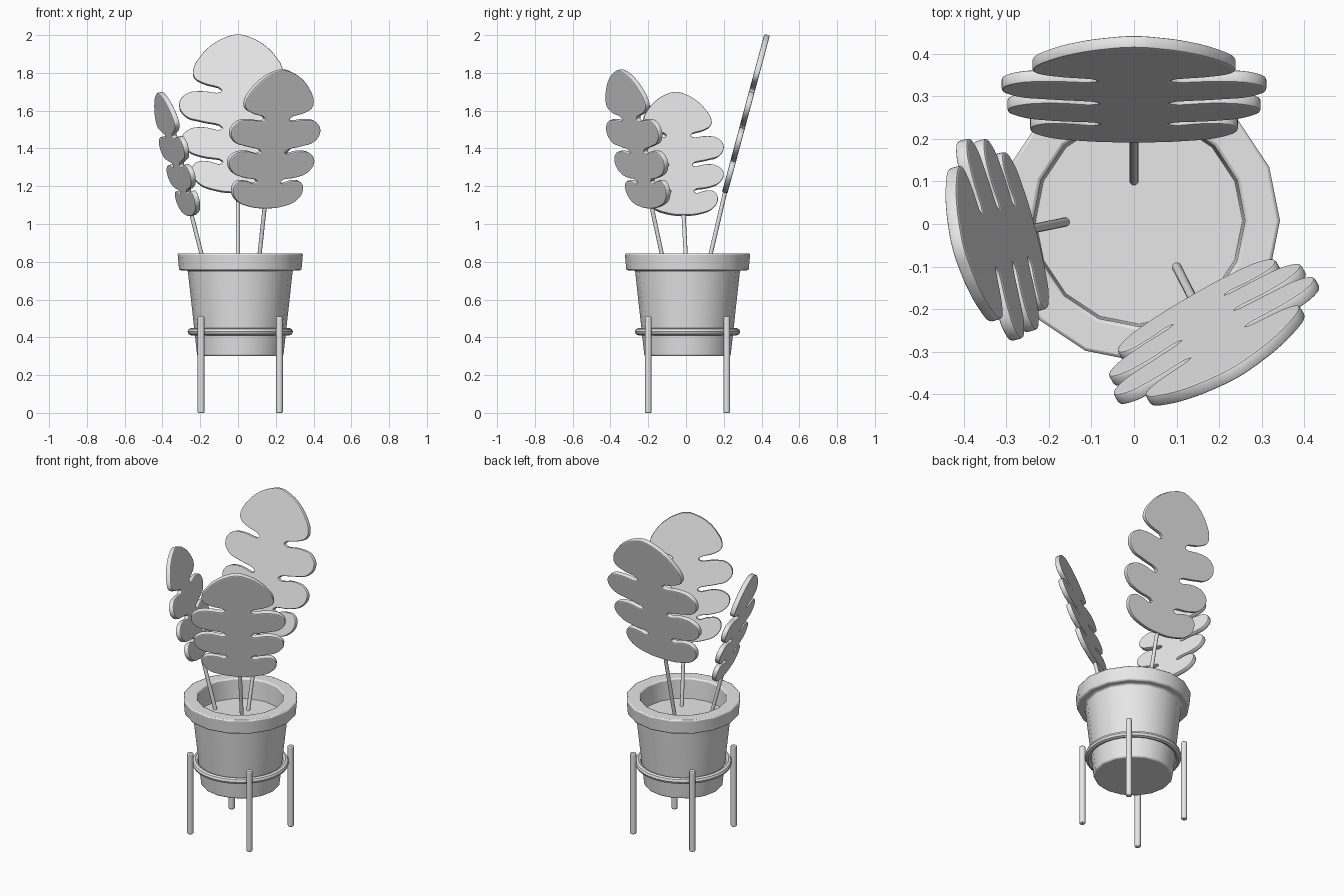
import bpy, bmesh
from math import radians, cos, sin, pi
from mathutils import Vector

cube = bpy.data.objects.get("Cube")
if cube:
    bpy.data.objects.remove(cube)

grey = bpy.data.materials.new("light_grey")
grey.use_nodes = True
grey.diffuse_color = (0.8, 0.8, 0.8, 1)
grey.node_tree.nodes["Principled BSDF"].inputs["Base Color"].default_value = (0.8, 0.8, 0.8, 1)

CENTRE = Vector((0.012, 0.008, 0))
SIDES = 16


def finish(obj, bevel=0.0):
    """Give the part its colour, soft edges and shading."""
    obj.data.materials.clear()
    obj.data.materials.append(grey)
    if bevel:
        mod = obj.modifiers.new("soft_edges", "BEVEL")
        mod.width = bevel
        mod.segments = 2
        mod.limit_method = "ANGLE"
        mod.angle_limit = radians(40)
    bpy.ops.object.select_all(action="DESELECT")
    obj.select_set(True)
    bpy.context.view_layer.objects.active = obj
    bpy.ops.object.shade_smooth_by_angle(angle=radians(35))


def lathe(name, profile, bevel=0.0):
    """Spin an (r, z) profile around the pot axis."""
    bm = bmesh.new()
    verts = [bm.verts.new((r, 0, z)) for r, z in profile]
    edges = [bm.edges.new(pair) for pair in zip(verts, verts[1:])]
    bmesh.ops.spin(bm, geom=verts + edges, cent=(0, 0, 0), axis=(0, 0, 1),
                   angle=2 * pi, steps=SIDES)
    bmesh.ops.remove_doubles(bm, verts=bm.verts, dist=0.0005)
    bmesh.ops.recalc_face_normals(bm, faces=bm.faces)
    mesh = bpy.data.meshes.new(name)
    bm.to_mesh(mesh)
    bm.free()
    obj = bpy.data.objects.new(name, mesh)
    obj.location = CENTRE
    bpy.context.collection.objects.link(obj)
    finish(obj, bevel)


def rod(name, start, end, radius, bevel=0.0):
    """Round bar between two points."""
    start, end = Vector(start), Vector(end)
    axis = end - start
    bpy.ops.mesh.primitive_cylinder_add(vertices=12, radius=radius, depth=axis.length,
                                        location=(start + end) / 2)
    obj = bpy.context.object
    obj.name = name
    obj.rotation_euler = axis.to_track_quat("Z", "Y").to_euler()
    finish(obj, bevel)


# Right half of the leaf outline, from tip to stalk, as (half width, height)
HALF_LEAF = [
    (0.065, 0.85), (0.13, 0.815), (0.2, 0.745), (0.238, 0.67), (0.232, 0.63), (0.19, 0.6),
    (0.088, 0.562), (0.092, 0.55),
    (0.2, 0.555), (0.275, 0.54), (0.312, 0.48), (0.275, 0.415), (0.2, 0.39),
    (0.085, 0.357), (0.089, 0.345),
    (0.19, 0.358), (0.265, 0.342), (0.298, 0.295), (0.265, 0.228), (0.19, 0.195),
    (0.083, 0.17), (0.087, 0.158),
    (0.16, 0.171), (0.222, 0.165), (0.245, 0.12), (0.215, 0.055), (0.12, 0.012),
]


def leaf(name, base, size, turn):
    """Lobed leaf plate, leaning outward from the pot."""
    outline = [(0, 0.866)] + HALF_LEAF + [(0, 0)] + [(-x, y) for x, y in reversed(HALF_LEAF)]
    curve = bpy.data.curves.new(name, "CURVE")
    curve.dimensions = "2D"
    curve.fill_mode = "BOTH"
    curve.extrude = 0.009
    curve.bevel_depth = 0.006
    curve.bevel_resolution = 1
    curve.offset = -0.006
    curve.resolution_u = 4
    spline = curve.splines.new("BEZIER")
    spline.bezier_points.add(len(outline) - 1)
    for point, (x, y) in zip(spline.bezier_points, outline):
        point.co = (x * size, y * size, 0)
        point.handle_left_type = point.handle_right_type = "AUTO"
    spline.use_cyclic_u = True
    obj = bpy.data.objects.new(name, curve)
    obj.location = base
    obj.rotation_euler = (radians(75), 0, radians(turn))
    bpy.context.collection.objects.link(obj)
    bpy.ops.object.select_all(action="DESELECT")
    obj.select_set(True)
    bpy.context.view_layer.objects.active = obj
    bpy.ops.object.convert(target="MESH")
    finish(bpy.context.object)


# Pot with thick rim, and the soil inside
lathe("pot", [(0, 0.3), (0.228, 0.3), (0.278, 0.755), (0.324, 0.755), (0.332, 0.845),
              (0.25, 0.845), (0.242, 0.7)], 0.008)
lathe("soil", [(0, 0.72), (0.245, 0.72)])

# Stand: ring and four legs
bpy.ops.mesh.primitive_torus_add(major_radius=0.26, minor_radius=0.019, major_segments=32,
                                 minor_segments=8, location=CENTRE + Vector((0, 0, 0.43)))
ring = bpy.context.object
ring.name = "stand_ring"
finish(ring)
for side, sx in (("right", -1), ("left", 1)):
    for end, sy in (("front", -1), ("back", 1)):
        foot = CENTRE + Vector((sx * 0.2075, sy * 0.2075, 0))
        rod(f"{end}_{side}_leg", foot, foot + Vector((0, 0, 0.51)), 0.018, 0.005)

# Three leaves on stems: soil point, leaf base, size, turn
PLANTS = {
    "back": ((0, 0.1, 0.71), (0, 0.205, 1.165), 1.0, 0),
    "right": ((-0.16, 0.005, 0.71), (-0.245, -0.012, 1.045), 0.78, 105),
    "front": ((0.1, -0.1, 0.71), (0.14, -0.18, 1.085), 0.875, 210),
}
for place, (root, base, size, turn) in PLANTS.items():
    lean = Vector((-sin(radians(turn)), cos(radians(turn)), 3.73)).normalized()
    rod(place + "_stem", root, Vector(base) + lean * 0.03, 0.011)
    leaf(place + "_leaf", base, size, turn)
